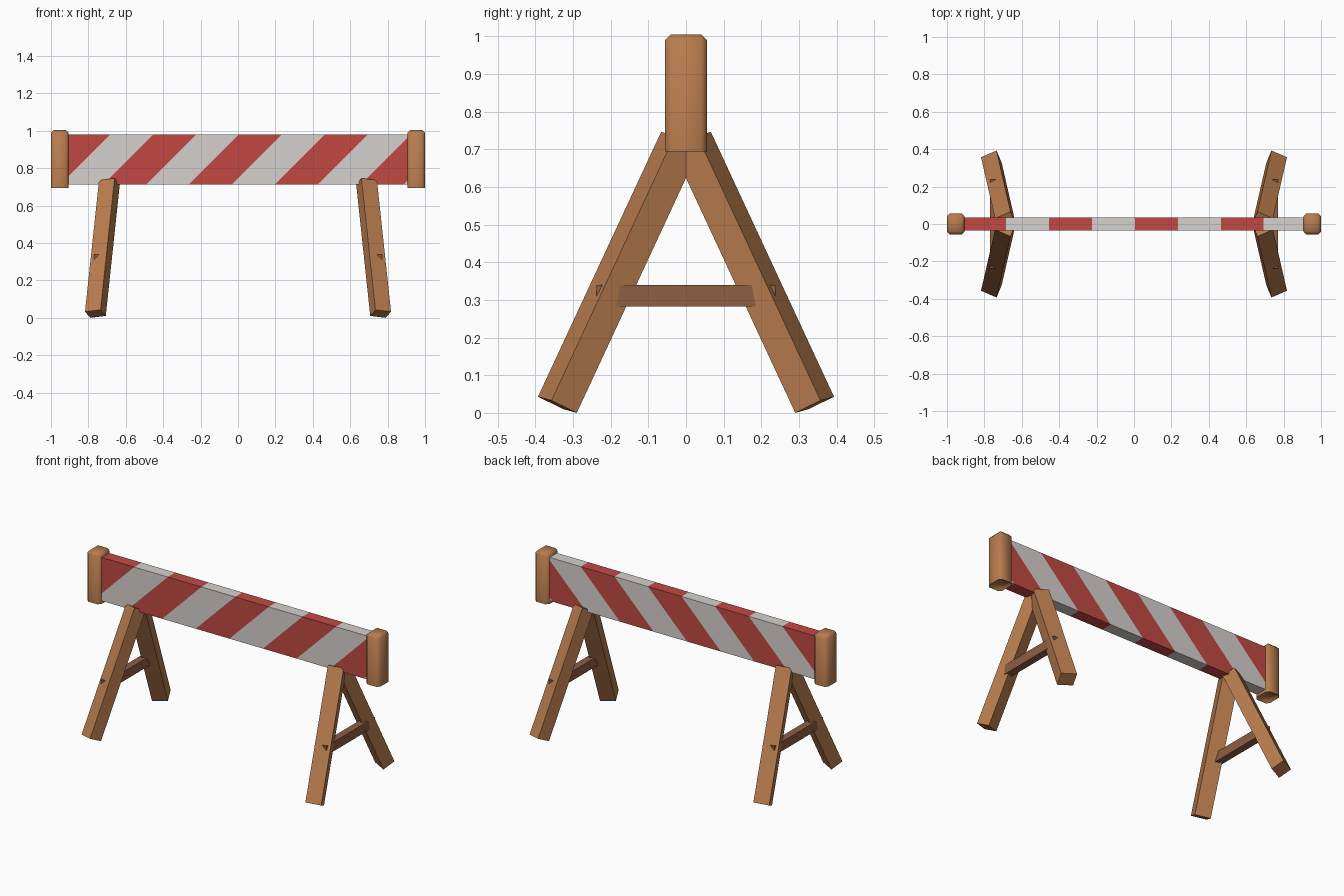
import bpy, bmesh, math
from mathutils import Vector, Matrix

if "Cube" in bpy.data.objects:
    bpy.data.objects.remove(bpy.data.objects["Cube"])


def srgb(r, g, b):
    f = lambda c: c / 12.92 if c <= 0.04045 else ((c + 0.055) / 1.055) ** 2.4
    return (f(r / 255), f(g / 255), f(b / 255), 1)


def material(name, *rgb):
    m = bpy.data.materials.new(name)
    m.diffuse_color = srgb(*rgb)
    m.use_nodes = True
    m.node_tree.nodes["Principled BSDF"].inputs["Base Color"].default_value = m.diffuse_color
    return m


wood = material("wood", 184, 124, 78)
dark_wood = material("dark_wood", 143, 94, 67)
red = material("red_paint", 194, 73, 68)
white = material("white_paint", 214, 209, 206)


def finish(bm, name, *mats):
    bmesh.ops.recalc_face_normals(bm, faces=bm.faces)
    me = bpy.data.meshes.new(name)
    bm.to_mesh(me)
    bm.free()
    for m in mats:
        me.materials.append(m)
    ob = bpy.data.objects.new(name, me)
    bpy.context.collection.objects.link(ob)
    return ob


def box(lo, hi):
    lo, hi = Vector(lo), Vector(hi)
    bm = bmesh.new()
    bmesh.ops.create_cube(bm, size=1, matrix=Matrix.Translation((lo + hi) / 2)
                          @ Matrix.Diagonal((*(hi - lo), 1)))
    return bm


# Striped board: cut by slanted planes, coloured by band number
TOP, STEP, START = 0.98, 0.2295, 0.005
bm = box((-0.95, -0.036, 0.712), (0.95, 0.036, TOP))
for k in range(-5, 7):
    bmesh.ops.bisect_plane(bm, geom=bm.verts[:] + bm.edges[:] + bm.faces[:],
                           plane_co=(START + k * STEP, 0, TOP), plane_no=(1, 0, -1))
for f in bm.faces:
    c = f.calc_center_median()
    band = math.floor((c.x - (c.z - TOP) - START) / STEP)
    f.material_index = band % 2
finish(bm, "striped_board", red, white)

for sx, side in ((-1, "left"), (1, "right")):
    # Rounded end post with a recessed underside
    bm = box((-0.0475, -0.056, 0.694), (0.0475, 0.056, 1.005))
    edges = [e for e in bm.edges if max(v.co.z for v in e.verts) > 0.9]
    bmesh.ops.bevel(bm, geom=edges, offset=0.016, segments=1, affect='EDGES')
    bottom = [min(bm.faces, key=lambda f: f.calc_center_median().z)]
    bmesh.ops.inset_region(bm, faces=bottom, thickness=0.01)
    bmesh.ops.translate(bm, verts=bottom[0].verts, vec=(0, 0, 0.014))
    bmesh.ops.translate(bm, verts=bm.verts, vec=(sx * 0.9525, 0, 0))
    post = finish(bm, side + "_end_post", wood)
    bpy.ops.object.select_all(action='DESELECT')
    post.select_set(True)
    bpy.context.view_layer.objects.active = post
    bpy.ops.object.shade_smooth_by_angle(angle=math.radians(60))

    # Splayed legs: skewed beams spanned by width, depth and length vectors
    corner = Vector((-0.818, -0.357, 0.033))
    w = Vector((0.083, -0.036, 0.010))
    d = Vector((0.028, 0.067, -0.033))
    l = Vector((0.075, 0.327, 0.703))
    for sy, end in ((-1, "front"), (1, "back")):
        bm = box((0, 0, 0), (1, 1, 1))
        for v in bm.verts:
            p = corner + w * v.co.x + d * v.co.y + l * v.co.z
            v.co = (-sx * p.x, -sy * p.y, p.z)
        finish(bm, f"{side}_{end}_leg", wood)

    # Cross brace, its upper corners just poking through the legs
    xs = sorted((sx * 0.77, sx * 0.725))
    finish(box((xs[0], -0.237, 0.282), (xs[1], 0.237, 0.339)),
           side + "_cross_brace", dark_wood)
